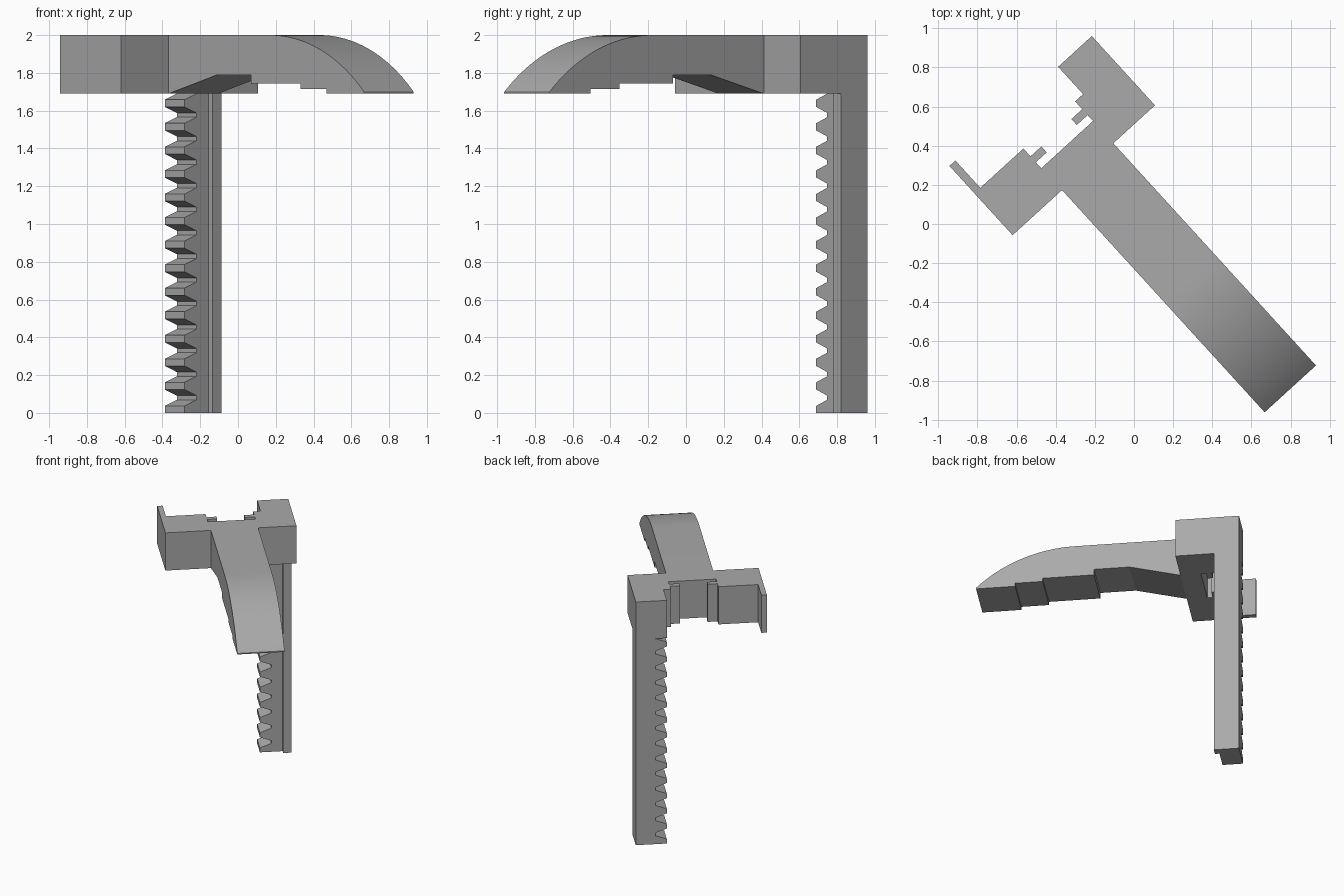
import bpy, bmesh, math
from mathutils import Matrix, Vector

if "Cube" in bpy.data.objects:
    bpy.data.objects.remove(bpy.data.objects["Cube"], do_unlink=True)

TOP, UNDER = 2.0, 1.69
TURN = Matrix.Rotation(math.atan2(-0.739, 0.674), 4, "Z")

grey = bpy.data.materials.new("plain grey")
grey.use_nodes = True
colour = (0.4, 0.4, 0.4, 1)
grey.diffuse_color = colour
grey.node_tree.nodes["Principled BSDF"].inputs["Base Color"].default_value = colour


def prism(name, profile, place, start, end):
    """Extrude a 2D profile from start to end; place maps (p, q, depth) to xyz."""
    bm = bmesh.new()
    face = bm.faces.new([bm.verts.new(place(p, q, start)) for p, q in profile])
    sweep = Vector(place(0, 0, end)) - Vector(place(0, 0, start))
    out = bmesh.ops.extrude_face_region(bm, geom=[face])
    bmesh.ops.translate(bm, vec=sweep,
                        verts=[v for v in out["geom"] if isinstance(v, bmesh.types.BMVert)])
    bmesh.ops.recalc_face_normals(bm, faces=bm.faces)
    bm.transform(TURN)
    mesh = bpy.data.meshes.new(name)
    bm.to_mesh(mesh)
    bm.free()
    mesh.materials.append(grey)
    ob = bpy.data.objects.new(name, mesh)
    bpy.context.collection.objects.link(ob)
    return ob


def upright(p, q, d):
    return (p, q, d)


def sideways(p, q, d):
    return (p, d, q)


# Slotted carriage block: the outline seen from above
FRONT, BACK, STEP = -0.376, -0.666, -0.855
LEFT, RIGHT = 0.2, -0.158
block = [
    (STEP, 0.488), (FRONT, 0.488), (FRONT, -0.497), (STEP, -0.497),
    (STEP, -0.456), (BACK, -0.456), (BACK, RIGHT),
    (-0.612, RIGHT), (-0.612, -0.083), (-0.571, -0.083), (-0.571, RIGHT),
    (-0.53, RIGHT), (-0.53, LEFT),
    (-0.571, LEFT), (-0.571, 0.125), (-0.612, 0.125), (-0.612, LEFT),
    (BACK, LEFT), (BACK, 0.255), (STEP, 0.255),
]
prism("carriage_block", block, upright, UNDER, TOP)

# Arm: stepped underside and an arc that falls to the tip
TIP, ARC_START, RADIUS = 1.161, 0.42, 1.063
sweep_angle = math.asin((TIP - ARC_START) / RADIUS)
arm = [(FRONT, UNDER), (0.007, 1.79), (0.274, 1.79), (0.274, 1.743),
       (0.66, 1.743), (0.66, 1.716), (0.867, 1.716), (0.867, UNDER), (TIP, UNDER)]
SEGMENTS = 24
for i in range(SEGMENTS, -1, -1):
    t = sweep_angle * i / SEGMENTS
    arm.append((ARC_START + RADIUS * math.sin(t), TOP - RADIUS * (1 - math.cos(t))))
arm.append((FRONT, TOP))
arm_ob = prism("curved_arm", arm, sideways, RIGHT + 0.003, LEFT)

# Rack spine: stepped upright bar
ROOT, CREST, RACK_FRONT = 0.341, 0.255, -0.7
spine = [(STEP, ROOT), (RACK_FRONT, ROOT), (RACK_FRONT, 0.426), (BACK, 0.426),
         (BACK, 0.488), (STEP, 0.488)]
prism("rack_spine", spine, upright, 0, UNDER)

# Rack teeth: one tapered tooth repeated up the spine
PITCH, HALF_CREST, SLOPE = 0.1247, 0.019, 0.032
for k in range(14):
    mid = 0.018 + PITCH * k
    base = max(0, mid - HALF_CREST - SLOPE)
    tooth = [(ROOT, base), (CREST, max(0, mid - HALF_CREST)),
             (CREST, mid + HALF_CREST), (ROOT, mid + HALF_CREST + SLOPE)]
    prism(f"rack_tooth_{k + 1}", tooth, lambda p, q, d: (d, p, q), STEP, RACK_FRONT)

# Smooth the arc only
bpy.ops.object.select_all(action="DESELECT")
arm_ob.select_set(True)
bpy.context.view_layer.objects.active = arm_ob
bpy.ops.object.shade_smooth_by_angle(angle=math.radians(10))
